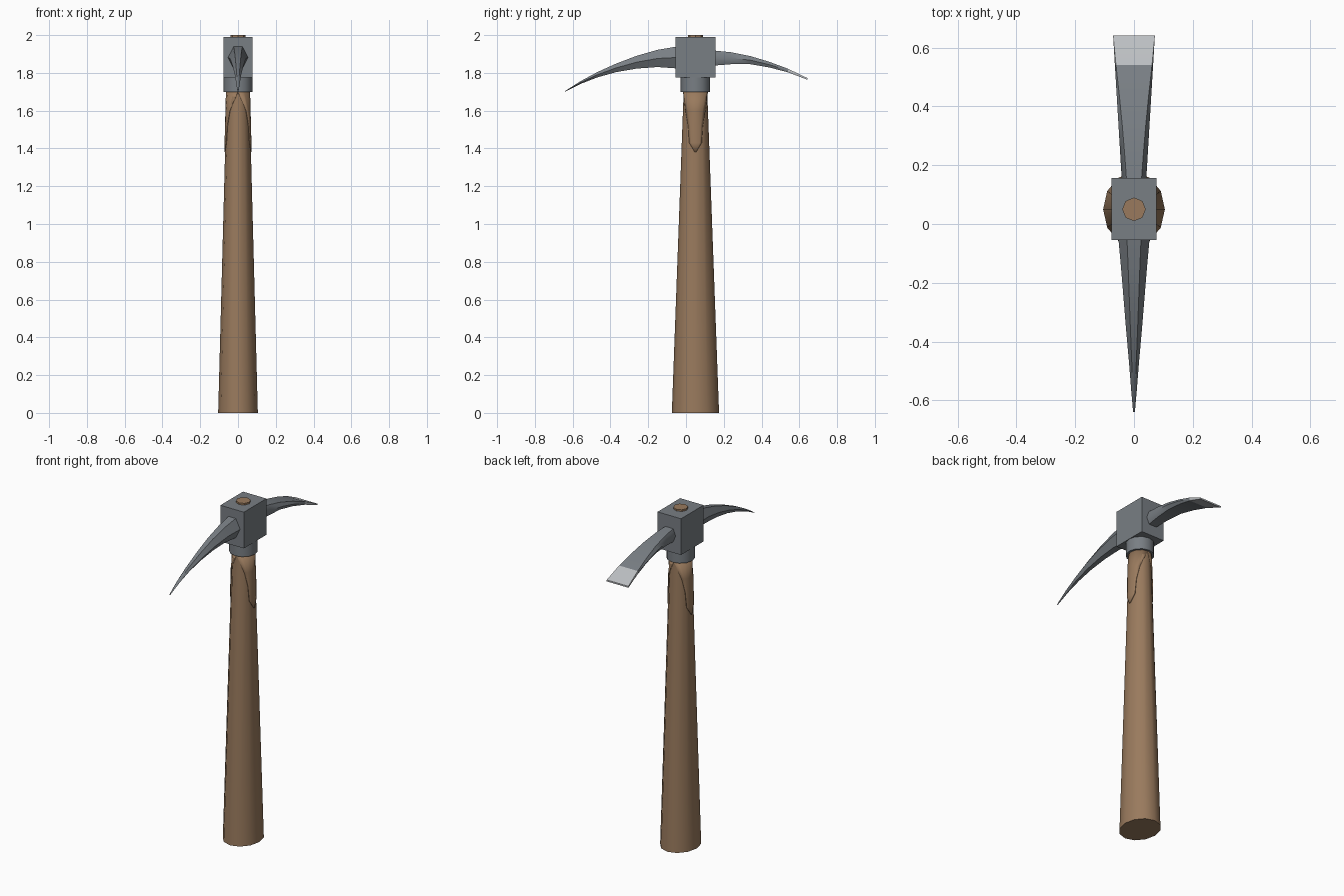
import bpy, math

if "Cube" in bpy.data.objects:
    bpy.data.objects.remove(bpy.data.objects["Cube"])

CY = 0.05  # handle axis offset in y


def material(name, rgb):
    m = bpy.data.materials.new(name)
    m.diffuse_color = (*rgb, 1)
    m.use_nodes = True
    m.node_tree.nodes["Principled BSDF"].inputs["Base Color"].default_value = m.diffuse_color
    return m


WOOD = material("wood", (0.32, 0.195, 0.11))
STEEL = material("steel", (0.19, 0.21, 0.23))
EDGE = material("ground_edge", (0.5, 0.52, 0.54))


def make(name, verts, faces, mats, smooth=40):
    me = bpy.data.meshes.new(name)
    me.from_pydata(verts, [], faces)
    ob = bpy.data.objects.new(name, me)
    bpy.context.collection.objects.link(ob)
    for m in mats:
        me.materials.append(m)
    bpy.ops.object.select_all(action='DESELECT')
    ob.select_set(True)
    bpy.context.view_layer.objects.active = ob
    bpy.ops.object.mode_set(mode='EDIT')
    bpy.ops.mesh.select_all(action='SELECT')
    bpy.ops.mesh.normals_make_consistent(inside=False)
    bpy.ops.object.mode_set(mode='OBJECT')
    if smooth:
        bpy.ops.object.shade_smooth_by_angle(angle=math.radians(smooth))
    return ob


def loft(name, rings, mats, smooth=40):
    """Skin a list of equal rings and cap both ends."""
    n = len(rings[0])
    verts = [v for r in rings for v in r]
    faces = [(i * n + j, i * n + (j + 1) % n, (i + 1) * n + (j + 1) % n, (i + 1) * n + j)
             for i in range(len(rings) - 1) for j in range(n)]
    faces += [tuple(range(n)), tuple(range(len(verts) - n, len(verts)))]
    return make(name, verts, faces, mats, smooth)


def ellipse(rx, ry, z, n=12):
    return [(rx * math.cos(math.tau * i / n), CY + ry * math.sin(math.tau * i / n), z)
            for i in range(n)]


def handle_radii(z):
    t = z / 1.7
    return 0.105 + (0.06 - 0.105) * t, 0.125 + (0.0625 - 0.125) * t


# tapered oval handle and the peg showing above the head
loft("handle", [ellipse(*handle_radii(z), z) for z in (0, 1.72)], [WOOD])
loft("handle_peg", [ellipse(0.04, 0.04, z, 8) for z in (1.75, 2.0)], [WOOD])

# pointed wooden cheeks lying on both sides of the handle neck
ROWS = [(1.70, 0.0625), (1.60, 0.05), (1.52, 0.037), (1.43, 0.032), (1.38, 0.003)]
for side, label in ((1, "right"), (-1, "left")):
    verts, faces, n = [], [], 7
    for z, w in ROWS:
        rx, ry = handle_radii(z)
        a = math.asin(min(1, w / ry))
        for j in range(n):
            t = -a + 2 * a * j / (n - 1)
            verts.append((side * (rx + 0.002) * math.cos(t), CY + (ry + 0.002) * math.sin(t), z))
    for i in range(len(ROWS) - 1):
        for j in range(n - 1):
            k = i * n + j
            q = (k, k + 1, k + n + 1, k + n)
            faces.append(q if side < 0 else q[::-1])
    ob = make("handle_cheek_" + label, verts, faces, [WOOD])
    sol = ob.modifiers.new("thickness", 'SOLIDIFY')
    sol.thickness = 0.004
    sol.offset = 0

# steel collar and block
loft("collar", [ellipse(0.077, 0.078, z) for z in (1.70, 1.80)], [STEEL])
block = [(-0.077, -0.055), (0.077, -0.055), (0.077, 0.157), (-0.077, 0.157)]
loft("head_block", [[(x, y, z) for x, y in block] for z in (1.775, 1.99)], [STEEL], 0)


def blade(name, stations, mats):
    """Six-sided section per station: y, top z, bottom z, half width, flat fraction."""
    rings = []
    for y, top, bot, w, f in stations:
        mid = (top + bot) / 2
        rings.append([(-w * f, y, top), (w * f, y, top), (w, y, mid),
                      (w * f, y, bot), (-w * f, y, bot), (-w, y, mid)])
    return loft(name, rings, mats, 50)


# curved spike at the front
blade("pick_spike", [(-0.04, 1.941, 1.823, 0.054, 0.45), (-0.15, 1.922, 1.831, 0.044, 0.45),
                     (-0.26, 1.891, 1.823, 0.035, 0.45), (-0.37, 1.849, 1.804, 0.026, 0.45),
                     (-0.47, 1.804, 1.776, 0.017, 0.45), (-0.56, 1.755, 1.741, 0.010, 0.45),
                     (-0.64, 1.704, 1.701, 0.003, 0.45)], [STEEL])

# flaring flat blade at the back, with a bright ground edge
adze = blade("adze_blade", [(0.14, 1.919, 1.838, 0.041, 0.6), (0.24, 1.909, 1.846, 0.047, 0.68),
                            (0.34, 1.889, 1.846, 0.053, 0.76), (0.44, 1.859, 1.829, 0.059, 0.85),
                            (0.54, 1.822, 1.803, 0.065, 0.94), (0.642, 1.773, 1.764, 0.071, 1.0)],
             [STEEL, EDGE])
for p in adze.data.polygons:
    if p.center.y > 0.56:
        p.material_index = 1
